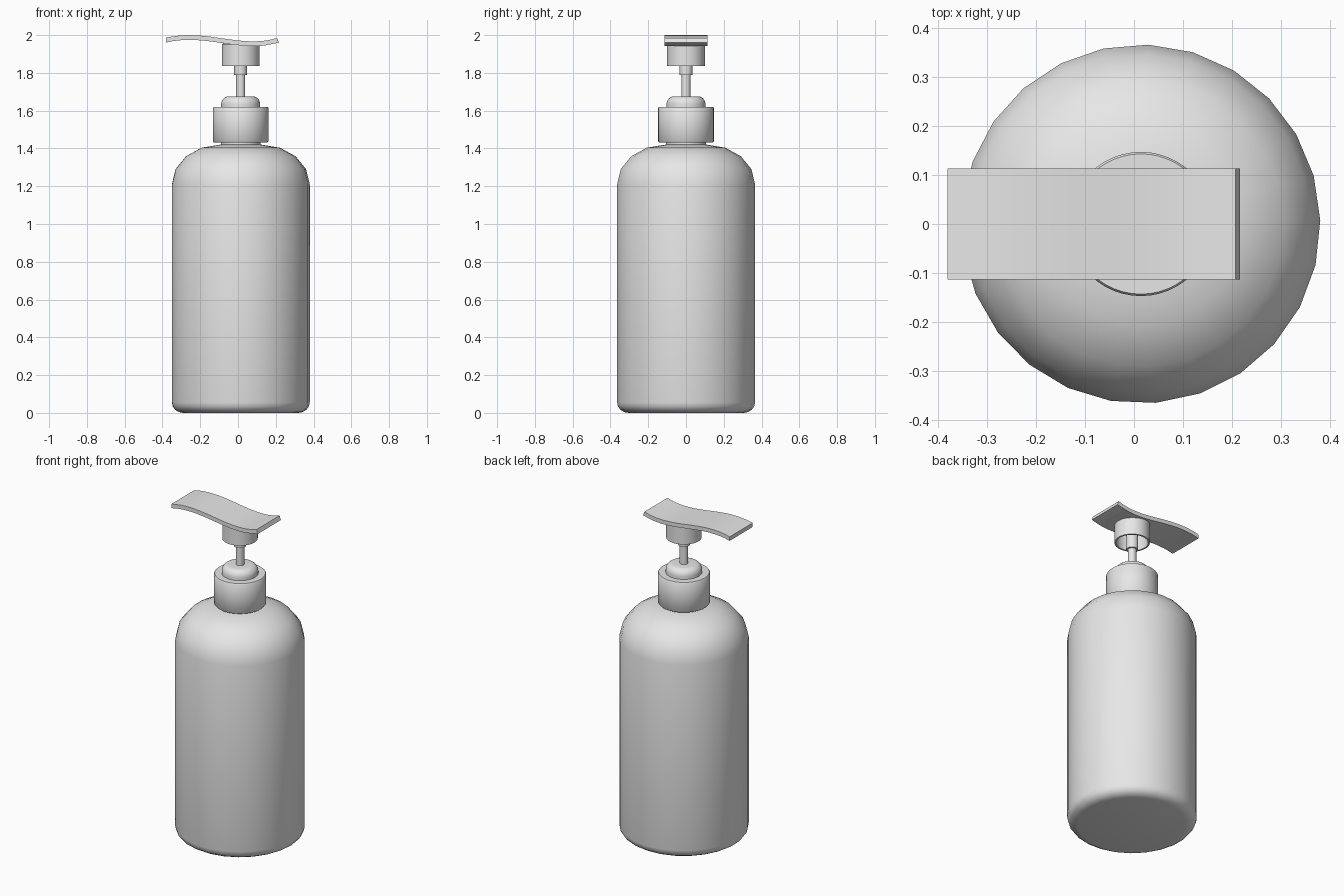
import bpy, bmesh, math
from mathutils import Vector
from mathutils.geometry import interpolate_bezier

cube = bpy.data.objects.get("Cube")
if cube:
    bpy.data.objects.remove(cube, do_unlink=True)

grey = bpy.data.materials.new("light_grey_plastic")
grey.use_nodes = True
grey.diffuse_color = (0.8, 0.8, 0.8, 1)
grey.node_tree.nodes["Principled BSDF"].inputs["Base Color"].default_value = (0.8, 0.8, 0.8, 1)

AXIS = 0.014  # x of the bottle's centre line


def finish(name, bm, angle=40):
    bmesh.ops.recalc_face_normals(bm, faces=bm.faces)
    mesh = bpy.data.meshes.new(name)
    bm.to_mesh(mesh)
    bm.free()
    mesh.materials.append(grey)
    obj = bpy.data.objects.new(name, mesh)
    bpy.context.collection.objects.link(obj)
    bpy.ops.object.select_all(action='DESELECT')
    obj.select_set(True)
    bpy.context.view_layer.objects.active = obj
    bpy.ops.object.shade_smooth_by_angle(angle=math.radians(angle))
    return obj


def arc(r, z, a, b, start, end, steps):
    """Points (radius, height) on an elliptical arc, angles in degrees."""
    angles = [math.radians(start + (end - start) * i / steps) for i in range(steps + 1)]
    return [(r + a * math.cos(t), z + b * math.sin(t)) for t in angles]


def lathe(name, profile, sides=48, turn=0.0):
    """Revolve a (radius, height) profile; a radius of 0 closes the end."""
    bm = bmesh.new()
    rings = []
    for r, z in profile:
        if r == 0:
            rings.append([bm.verts.new((AXIS, 0, z))] * sides)
            continue
        turns = [turn + math.tau * i / sides for i in range(sides)]
        rings.append([bm.verts.new((AXIS + r * math.cos(t), r * math.sin(t), z)) for t in turns])
    for low, high in zip(rings, rings[1:]):
        for i in range(sides):
            j = (i + 1) % sides
            corners = dict.fromkeys((low[i], low[j], high[j], high[i]))
            bm.faces.new(list(corners))
    return finish(name, bm)


# Bottle with rounded base and shoulder, and its neck
lathe("bottle_body",
      [(0, 0)] + arc(0.305, 0.055, 0.061, 0.055, -90, 0, 4)
      + arc(0.11, 1.21, 0.256, 0.21, 0, 90, 4) + [(0, 1.42)],
      sides=25, turn=math.radians(1.2))
lathe("bottle_neck", [(0.105, 1.40), (0.105, 1.45)])

# Screw cap and the domed collar on it
lathe("screw_cap", [(0, 1.432), (0.142, 1.432), (0.147, 1.438),
                    (0.147, 1.615), (0.143, 1.62), (0, 1.62)])
lathe("pump_collar", [(0.103, 1.60)] + arc(0.063, 1.635, 0.04, 0.041, 0, 90, 6) + [(0, 1.676)])

# Pump stem, thin below and thicker above
lathe("pump_stem", [(0.024, 1.66), (0.024, 1.80)], sides=32)
lathe("stem_sleeve", [(0, 1.79), (0.034, 1.79), (0.034, 1.95)], sides=32)

# Hollow cup under the press plate
lathe("pump_head_cup", [(0, 1.945), (0.09, 1.945), (0.09, 1.836), (0.1, 1.836),
                        (0.1, 1.95), (0.094, 1.956), (0.094, 1.966), (0, 1.966)])

# Wavy press plate with the spout end on the right
points = [Vector(p) for p in ((-0.38, 1.986), (-0.17, 2.037), (0.02, 1.925), (0.207, 1.985))]
top = interpolate_bezier(*points, 20)
bottom = [p - Vector((0, 0.025)) for p in top]
bottom[-1].x += 0.009
outline = list(top) + bottom[::-1]
bm = bmesh.new()
sides = [[bm.verts.new((p[0], y, p[1])) for p in outline] for y in (-0.113, 0.113)]
count = len(outline)
for i in range(count):
    j = (i + 1) % count
    bm.faces.new((sides[0][i], sides[0][j], sides[1][j], sides[1][i]))
for side in sides:
    for i in range(len(top) - 1):
        bm.faces.new((side[i], side[i + 1], side[count - 2 - i], side[count - 1 - i]))
finish("press_plate", bm)
